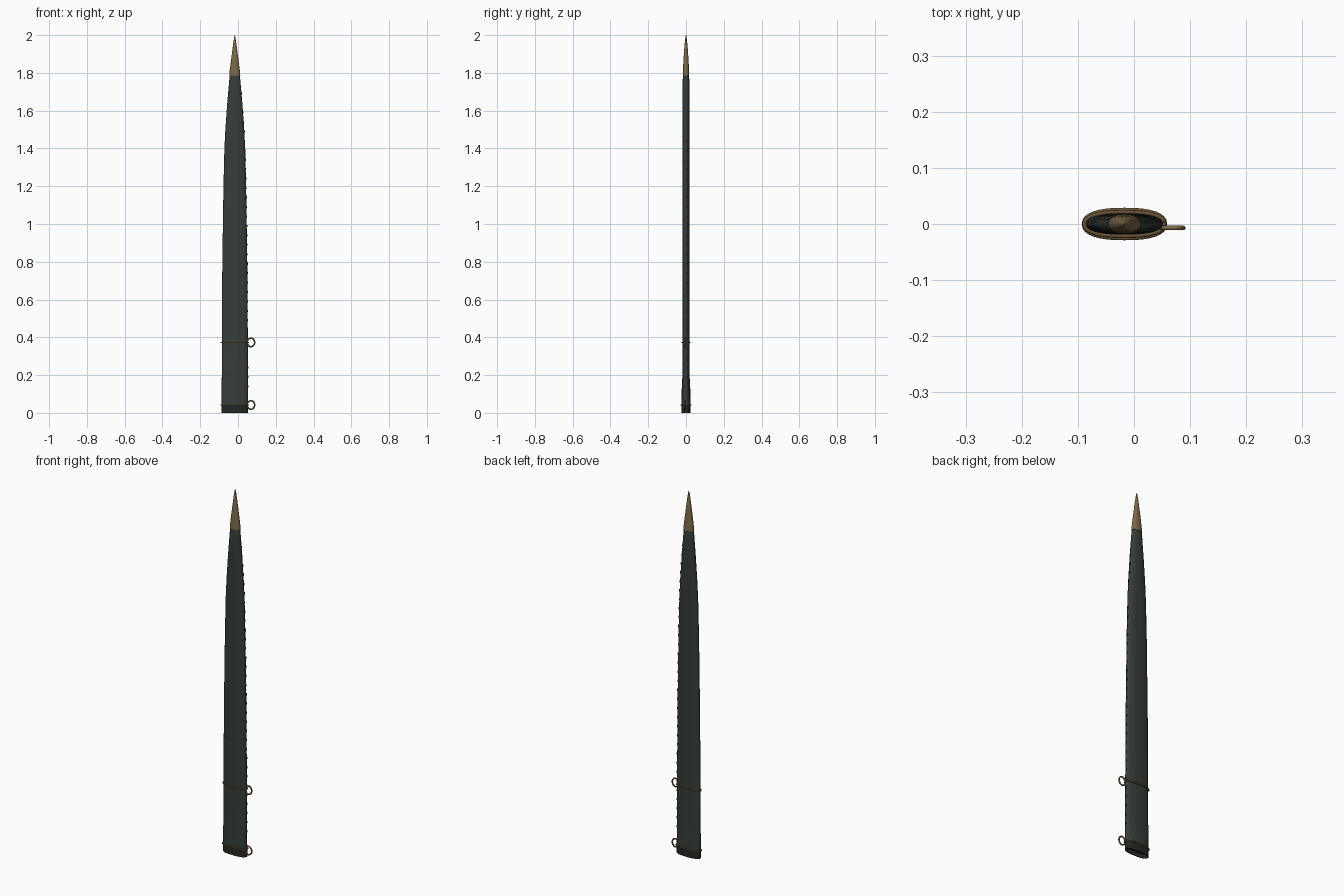
import bpy, bmesh, math
from mathutils import Vector

if "Cube" in bpy.data.objects:
    bpy.data.objects.remove(bpy.data.objects["Cube"])

CX = -0.017  # the sheath axis sits left of centre because of the side rings
N = 32


def material(name, rgb):
    m = bpy.data.materials.new(name)
    m.diffuse_color = (*rgb, 1)
    m.use_nodes = True
    m.node_tree.nodes["Principled BSDF"].inputs["Base Color"].default_value = m.diffuse_color
    return m


LEATHER = material("dark green leather", (0.037, 0.047, 0.039))
THROAT = material("blackish leather", (0.017, 0.021, 0.018))
BRASS = material("aged brass", (0.21, 0.14, 0.065))
BAND = material("brown brass", (0.15, 0.09, 0.04))
THREAD = material("dark thread", (0.025, 0.032, 0.028))


def oval(rx, ry, z, n=N, e=2.4):
    pts = []
    for i in range(n):
        a = 2 * math.pi * i / n
        c, s = math.cos(a), math.sin(a)
        pts.append((CX + rx * math.copysign(abs(c) ** (2 / e), c),
                    ry * math.copysign(abs(s) ** (2 / e), s), z))
    return pts


def finish(name, bm, mats, angle=40):
    bmesh.ops.recalc_face_normals(bm, faces=bm.faces)
    me = bpy.data.meshes.new(name)
    bm.to_mesh(me)
    bm.free()
    ob = bpy.data.objects.new(name, me)
    bpy.context.collection.objects.link(ob)
    for m in mats:
        me.materials.append(m)
    bpy.ops.object.select_all(action='DESELECT')
    bpy.context.view_layer.objects.active = ob
    ob.select_set(True)
    bpy.ops.object.shade_smooth_by_angle(angle=math.radians(angle))
    return ob


def loft(name, sections, mats, rule=None):
    """Skin a list of (half width, half depth, z) ovals and cap both ends."""
    bm = bmesh.new()
    rings = [[bm.verts.new(p) for p in oval(*s)] for s in sections]
    for a, b in zip(rings, rings[1:]):
        for i in range(N):
            bm.faces.new((a[i], a[(i + 1) % N], b[(i + 1) % N], b[i]))
    bm.faces.new(rings[0])
    bm.faces.new(rings[-1])
    if rule:
        for f in bm.faces:
            f.material_index = rule(f.calc_center_median())
    return finish(name, bm, mats)


def tube(name, path, r, mat, sides=8):
    """Closed tube along a flat loop of points."""
    bm = bmesh.new()
    pts = [Vector(p) for p in path]
    n = len(pts)
    mid = sum(pts, Vector()) / n
    up = (pts[0] - mid).cross(pts[n // 4] - mid).normalized()
    rings = []
    for i, p in enumerate(pts):
        out = (pts[(i + 1) % n] - pts[i - 1]).cross(up).normalized()
        rings.append([bm.verts.new(p + out * r * math.cos(2 * math.pi * k / sides)
                                   + up * r * math.sin(2 * math.pi * k / sides))
                      for k in range(sides)])
    for i in range(n):
        a, b = rings[i], rings[(i + 1) % n]
        for k in range(sides):
            m = (k + 1) % sides
            bm.faces.new((a[k], a[m], b[m], b[k]))
    return finish(name, bm, [mat], 60)


# Leather sheath with a shallow recessed throat at the bottom
loft("sheath", [
    (0.064, 0.019, 0.02), (0.064, 0.019, 0.0), (0.070, 0.024, 0.0),
    (0.070, 0.024, 0.04), (0.070, 0.0235, 0.11), (0.069, 0.0195, 0.19),
    (0.069, 0.019, 0.4), (0.066, 0.019, 0.8), (0.060, 0.0185, 1.2),
    (0.055, 0.018, 1.4), (0.050, 0.018, 1.5), (0.040, 0.018, 1.64),
    (0.029, 0.0175, 1.765), (0.026, 0.013, 1.80)],
    [LEATHER, THROAT], lambda c: 1 if c.z < 0.035 else 0)

# Brass tip
loft("tip_cap", [
    (0.026, 0.014, 1.785), (0.029, 0.0165, 1.785), (0.0285, 0.016, 1.80),
    (0.022, 0.0145, 1.85), (0.0155, 0.0115, 1.90), (0.009, 0.0075, 1.95),
    (0.004, 0.0035, 1.985), (0.001, 0.001, 2.0)], [BRASS])

# Two wire bands, each with a hanging ring on the right
for label, z, rx, ry in (("lower", 0.042, 0.0725, 0.0255), ("upper", 0.373, 0.0715, 0.0215)):
    tube(label + "_band", oval(rx, ry, z), 0.0035, BAND)
    tube(label + "_ring",
         [(0.0685 + 0.0195 * math.cos(2 * math.pi * i / 24), -0.007,
           z + 0.0225 * math.sin(2 * math.pi * i / 24)) for i in range(24)],
         0.004, BRASS)


# Small stitches up the right edge
def stitches(name, spots):
    bm = bmesh.new()
    for p, size in spots:
        ret = bmesh.ops.create_cube(bm, size=1)
        for v in ret["verts"]:
            v.co = Vector(p) + Vector(a * b for a, b in zip(v.co, size))
    return finish(name, bm, [THREAD])


def edge(z):
    profile = [(0.1, 0.069), (0.8, 0.066), (1.2, 0.060), (1.5, 0.050), (1.765, 0.029)]
    for (z0, w0), (z1, w1) in zip(profile, profile[1:]):
        if z <= z1:
            return w0 + (w1 - w0) * (z - z0) / (z1 - z0)
    return profile[-1][1]


stitches("edge_stitching", [
    ((CX + edge(z) + 0.001, 0.003, z), (0.004, 0.003, 0.012))
    for z in [0.14 + 0.05 * i for i in range(32)]])
